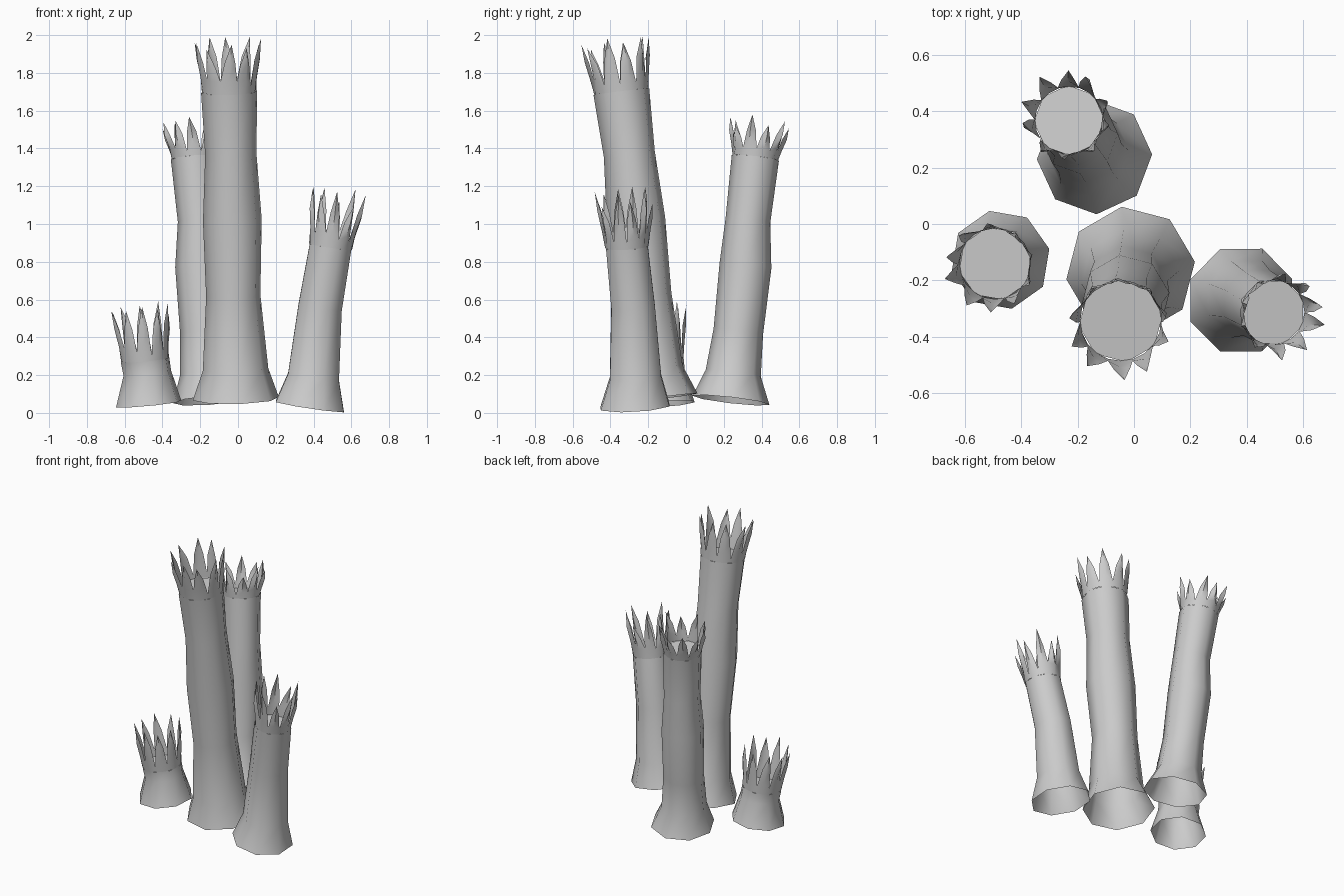
import bpy, math, random
from mathutils import Vector

if "Cube" in bpy.data.objects:
    bpy.data.objects.remove(bpy.data.objects["Cube"])

random.seed(4)
SIDES = 8
SPIKES = 10


def make_object(name, verts, faces):
    mesh = bpy.data.meshes.new(name)
    mesh.from_pydata(verts, [], faces)
    mesh.update()
    ob = bpy.data.objects.new(name, mesh)
    bpy.context.collection.objects.link(ob)
    bpy.ops.object.select_all(action='DESELECT')
    ob.select_set(True)
    bpy.context.view_layer.objects.active = ob
    bpy.ops.object.shade_smooth_by_angle(angle=math.radians(60))
    return ob


def frame(rings):
    # tilted axes that follow the overall lean of the tube
    lean = Vector(rings[-1][:3]) - Vector(rings[0][:3])
    n = Vector((lean.x * 1.15, lean.y * 1.15, lean.z)).normalized()
    u = Vector((1, 0, 0))
    u = (u - n * u.dot(n)).normalized()
    return u, n.cross(u), n


def make_tube(name, rings, turn):
    # open-bottomed leaning trunk, closed by a flat cap inside the crown
    u, v, n = frame(rings)
    verts, faces = [], []
    for x, y, z, r in rings:
        for i in range(SIDES):
            a = turn + math.tau * i / SIDES
            verts.append(Vector((x, y, z)) + u * r * math.cos(a) + v * r * math.sin(a))
    for k in range(len(rings) - 1):
        for i in range(SIDES):
            j = (i + 1) % SIDES
            a, b = k * SIDES, (k + 1) * SIDES
            faces.append((a + i, a + j, b + j, b + i))
    top = (len(rings) - 1) * SIDES
    faces.append(tuple(range(top, top + SIDES)))
    make_object(name, verts, faces)


def make_crown(name, rings, height, flare):
    # ragged ring of cupped, pointed spikes around the cap
    u, v, n = frame(rings)
    c, r = Vector(rings[-1][:3]), rings[-1][3] * 0.96
    verts, faces = [], []

    def add(angle, rad, h):
        verts.append(c + u * rad * math.cos(angle) + v * rad * math.sin(angle) + n * h)
        return len(verts) - 1

    step = math.tau / SPIKES
    low = [add(step * i / 2, r, 0) for i in range(SPIKES * 2)]
    valley = [add(step * i, r * 0.99, height * random.uniform(0.1, 0.28)) for i in range(SPIKES)]
    for i in range(SPIKES):
        a = step * (i + 0.5)
        h = height * (random.uniform(0.92, 1.0) if i % 2 else random.uniform(0.72, 0.95))
        skew = random.uniform(-0.2, 0.2) * step
        j = (i + 1) % SPIKES
        l0, l1, l2 = low[2 * i], low[2 * i + 1], low[(2 * i + 2) % (2 * SPIKES)]
        m = add(a, r + flare * 0.35, h * 0.3)
        p = add(a + skew * 0.5 - step * 0.3, r + flare * 0.3, h * 0.62)
        q = add(a + skew * 0.5, r + flare * 0.85, h * 0.65)
        s = add(a + skew * 0.5 + step * 0.3, r + flare * 0.3, h * 0.62)
        t = add(a + skew, r + flare * random.uniform(0.7, 1.1), h)
        faces += [(l0, l1, m, valley[i]), (l1, l2, valley[j], m),
                  (valley[i], m, q, p), (m, valley[j], s, q),
                  (p, q, t), (q, s, t)]
    make_object(name, verts, faces)


# name, rings (x, y, z, radius), rotation of the sides, crown height, crown flare
TUBES = [
    ("tall_tube", [(-.012, -.165, .075, .23), (-.013, -.19, .23, .175), (-.025, -.22, .62, .145),
                   (-.03, -.265, 1.02, .157), (-.038, -.30, 1.37, .137), (-.047, -.342, 1.70, .15)],
     math.radians(8), .295, .035),
    ("back_tube", [(-.14, .238, .067, .205), (-.16, .25, .21, .147), (-.175, .277, .43, .132),
                   (-.195, .315, .78, .138), (-.2, .328, 1.02, .119), (-.23, .367, 1.35, .126)],
     math.radians(2), .215, .04),
    ("right_tube", [(.38, -.27, .034, .197), (.40, -.267, .19, .147), (.435, -.28, .56, .125),
                    (.49, -.313, .88, .12)],
     math.radians(22.5), .315, .035),
    ("short_tube", [(-.473, -.127, .048, .178), (-.48, -.133, .21, .13), (-.492, -.14, .28, .132)],
     math.radians(13), .30, .03),
]

for name, rings, turn, height, flare in TUBES:
    make_tube(name, rings, turn)
    make_crown(name + "_crown", rings, height, flare)
